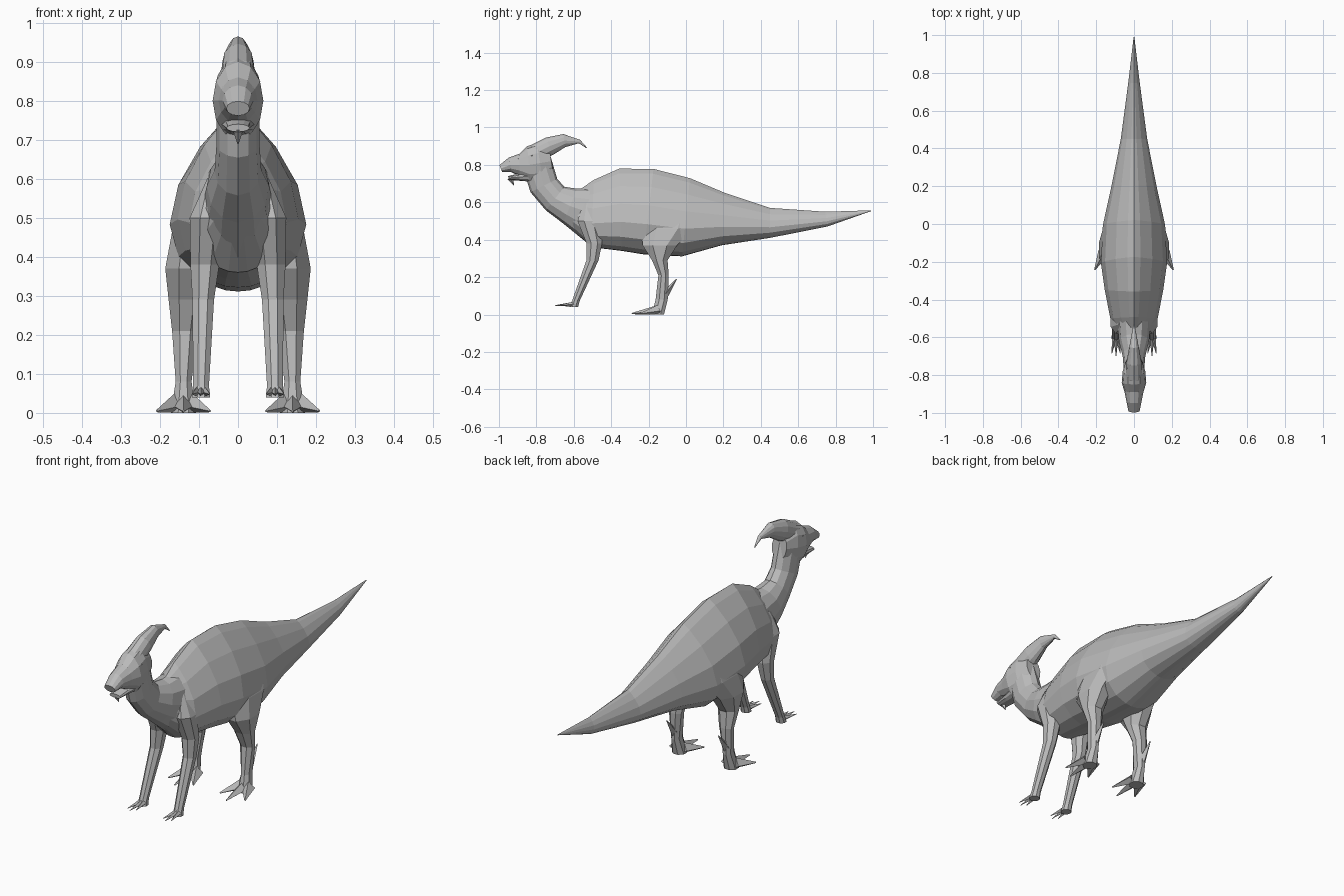
import bpy, bmesh, math
from mathutils import Vector

cube = bpy.data.objects.get("Cube")
if cube:
    bpy.data.objects.remove(cube, do_unlink=True)

grey = bpy.data.materials.new("stone grey")
grey.use_nodes = True
shade = (.5, .5, .5, 1)
grey.diffuse_color = shade
grey.node_tree.nodes["Principled BSDF"].inputs["Base Color"].default_value = shade


def loft(name, rings):
    """Skin a list of equal-length point rings and cap both ends."""
    bm = bmesh.new()
    loops = [[bm.verts.new(point) for point in ring] for ring in rings]
    for lower, upper in zip(loops, loops[1:]):
        for i in range(len(lower)):
            # Index i - 1 wraps round to close the ring
            bm.faces.new((lower[i - 1], lower[i], upper[i], upper[i - 1]))
    bm.faces.new(loops[0])
    bm.faces.new(loops[-1])
    bmesh.ops.recalc_face_normals(bm, faces=bm.faces)
    mesh = bpy.data.meshes.new(name)
    bm.to_mesh(mesh)
    bm.free()
    mesh.materials.append(grey)
    obj = bpy.data.objects.new(name, mesh)
    bpy.context.collection.objects.link(obj)
    return obj


def circle(sides, offset=0):
    """Unit circle as (cosine, sine) pairs."""
    angles = [math.tau * (i + offset) / sides for i in range(sides)]
    return [(math.cos(a), math.sin(a)) for a in angles]


def trunk(name, stations, sides=12, egg=1, pinch=1):
    """Loft square to a rear-to-front path of y, z, half depth, half width.

    egg drops the widest point of the section and pinch sharpens its ridges.
    """
    centres = [Vector((0, y, z)) for y, z, depth, width in stations]
    last = len(centres) - 1
    rings = []
    for i, (y, z, depth, width) in enumerate(stations):
        along = (centres[min(i + 1, last)] - centres[max(i - 1, 0)]).normalized()
        up = Vector((0, along.z, -along.y))
        ring = []
        for cosine, sine in circle(sides):
            height = 2 * ((1 + cosine) / 2) ** egg - 1
            across = math.copysign(abs(sine) ** pinch, sine)
            ring.append(centres[i] + up * depth * height + Vector((across * width, 0, 0)))
        rings.append(ring)
    return loft(name, rings)


def limb(name, side, foot_x, lean, stations):
    """Loft of level ellipses given as y, z, radius x, radius y."""
    rings = []
    for y, z, radius_x, radius_y in stations:
        x = foot_x - lean * z * z
        rings.append([Vector((side * (x + radius_x * cosine), y + radius_y * sine, z))
                      for cosine, sine in circle(8, .5)])
    return loft(name, rings)


def spike(name, side, base, tip, size):
    """Four-sided spike tapering from base to tip, kept above the ground."""
    base, tip = Vector(base), Vector(tip)
    across = (tip - base).cross(Vector((0, 0, 1))).normalized()
    up = across.cross(tip - base).normalized()
    rings = []
    for centre, radius in ((base, size), (tip, size / 9)):
        ring = [centre + (across * cosine + up * sine) * radius
                for cosine, sine in circle(4)]
        rings.append([Vector((side * p.x, p.y, max(p.z, 0))) for p in ring])
    return loft(name, rings)


def toes(name, side, x, y, z, reach, spread, size):
    """Three toes fanned out forwards, the middle one longest."""
    for fan, place in ((-1, "inner"), (0, "middle"), (1, "outer")):
        tip_y = y - reach + abs(fan) * spread * .7
        spike(f"{place}_{name}", side, (x + fan * size * .7, y, z),
              (x + fan * spread, tip_y, z - size / 2), size)


# Body and tail: narrow along the back, widest low on the flank
trunk("body_and_tail", [
    (.99, .555, .002, .002),
    (.75, .51, .04, .03),
    (.45, .49, .08, .07),
    (.2, .51, .14, .12),
    (0, .52, .21, .165),
    (-.2, .55, .23, .175),
    (-.35, .56, .22, .155),
    (-.5, .54, .18, .125),
    (-.6, .57, .1, .06)], sides=16, egg=1.5, pinch=1.7)

# Neck, rising from the chest into the skull
trunk("neck", [
    (-.5, .54, .15, .09),
    (-.62, .58, .1, .08),
    (-.7, .62, .08, .06),
    (-.76, .69, .08, .055),
    (-.8, .82, .08, .055)])

# Head and upper beak
trunk("head", [
    (-.72, .82, .06, .04),
    (-.78, .81, .11, .06),
    (-.84, .8, .1, .065),
    (-.89, .8, .06, .05),
    (-.94, .8, .04, .04),
    (-.99, .78, .02, .03)])

# Lower beak and pointed chin
trunk("lower_jaw", [
    (-.83, .74, .03, .045),
    (-.89, .735, .02, .035),
    (-.95, .73, .01, .03)])
spike("chin", 1, (0, -.94, .73), (0, -.92, .69), .015)

# Swept-back head crest, tip first
trunk("crest", [
    (-.53, .89, .002, .002),
    (-.57, .925, .01, .01),
    (-.65, .93, .035, .025),
    (-.73, .9, .05, .04),
    (-.81, .86, .05, .045),
    (-.88, .84, .02, .03)])

for side, word in ((1, "left"), (-1, "right")):
    # Brow ridge
    spike(f"{word}_brow", side, (.05, -.82, .85), (.035, -.91, .83), .008)

    # Front leg and fingers
    limb(f"{word}_front_leg", side, .095, .07, [
        (-.52, .6, .01, .03),
        (-.52, .5, .05, .065),
        (-.49, .38, .04, .045),
        (-.5, .29, .03, .035),
        (-.59, .07, .022, .022),
        (-.6, .04, .025, .025)])
    toes(f"{word}_finger", side, .095, -.6, .055, .1, .022, .013)

    # Hind leg, heel spur and toes
    limb(f"{word}_hind_leg", side, .14, .1, [
        (-.05, .57, .03, .09),
        (-.1, .46, .055, .15),
        (-.14, .37, .065, .1),
        (-.14, .29, .05, .045),
        (-.12, .21, .036, .03),
        (-.13, .08, .022, .035),
        (-.15, 0, .035, .035)])
    spike(f"{word}_heel_spur", side, (.14, -.11, .11), (.14, -.05, .19), .02)
    toes(f"{word}_toe", side, .14, -.15, .02, .14, .068, .03)
